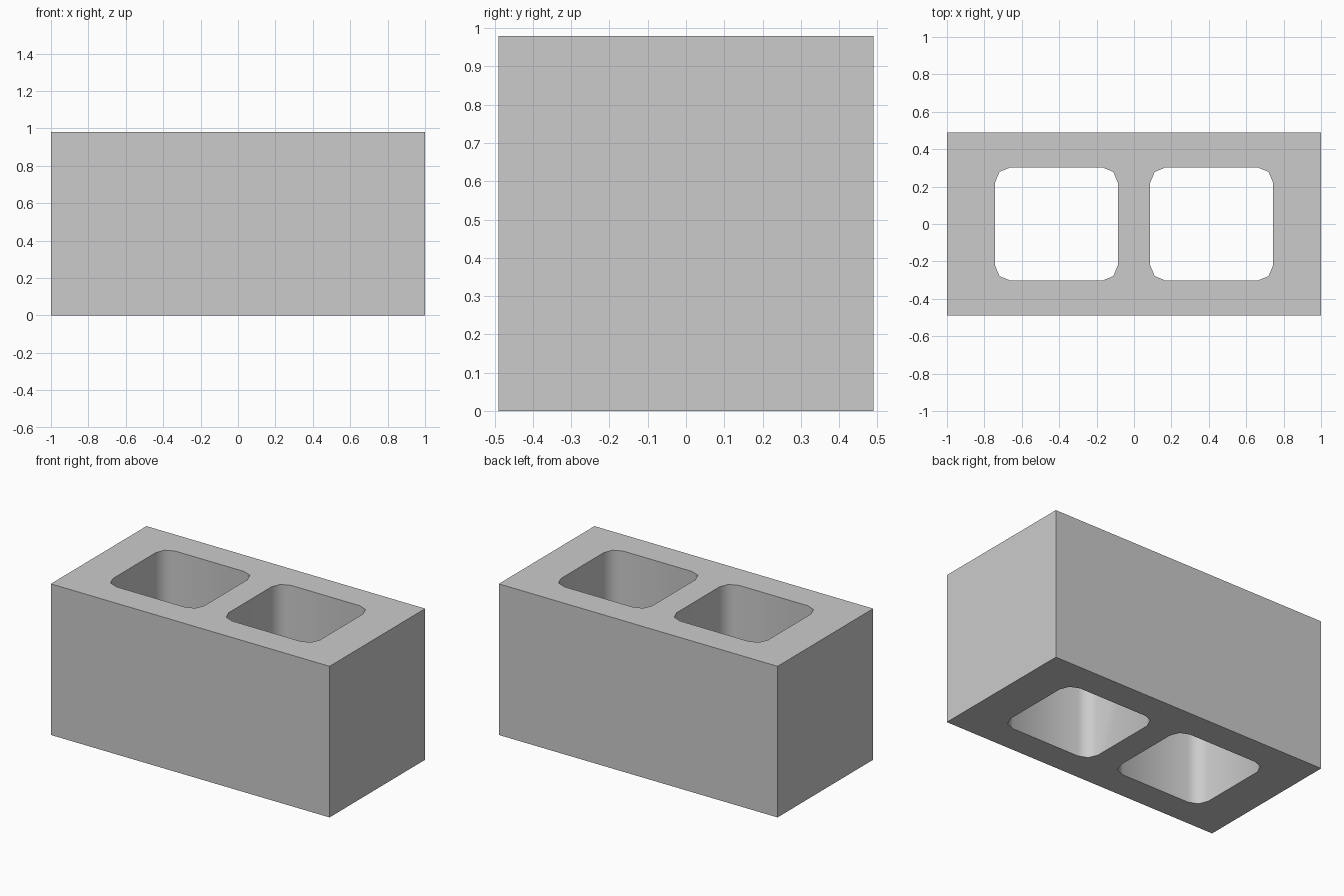
import bpy, bmesh
from math import cos, sin, pi, radians

if "Cube" in bpy.data.objects:
    bpy.data.objects.remove(bpy.data.objects["Cube"])

LENGTH, DEPTH, HEIGHT = 2.0, 0.98, 0.98
CORE_X, CORE_W, CORE_D, CORE_R = 0.415, 0.657, 0.605, 0.082


def rounded_rect(cx, w, d, r, segments=2):
    pts = []
    for i, (sx, sy) in enumerate([(1, 1), (-1, 1), (-1, -1), (1, -1)]):
        for k in range(segments + 1):
            a = (i + k / segments) * pi / 2
            pts.append((cx + sx * (w / 2 - r) + r * cos(a),
                        sy * (d / 2 - r) + r * sin(a)))
    return pts


def prism(name, outline, z0, z1):
    bm = bmesh.new()
    face = bm.faces.new([bm.verts.new((x, y, z0)) for x, y in outline])
    ext = bmesh.ops.extrude_face_region(bm, geom=[face], use_keep_orig=True)
    for v in ext["geom"]:
        if isinstance(v, bmesh.types.BMVert):
            v.co.z = z1
    bmesh.ops.recalc_face_normals(bm, faces=bm.faces)
    mesh = bpy.data.meshes.new(name)
    bm.to_mesh(mesh)
    bm.free()
    obj = bpy.data.objects.new(name, mesh)
    bpy.context.collection.objects.link(obj)
    return obj


# Solid block
x, y = LENGTH / 2, DEPTH / 2
block = prism("concrete_block", [(-x, -y), (x, -y), (x, y), (-x, y)], 0, HEIGHT)

# Two rounded cores cut right through
cutters = []
for side in (-1, 1):
    outline = rounded_rect(side * CORE_X, CORE_W, CORE_D, CORE_R)
    cutter = prism("core_cutter", outline, -0.2, HEIGHT + 0.2)
    cutter.hide_render = True
    cutters.append(cutter)
    mod = block.modifiers.new("core", "BOOLEAN")
    mod.operation = "DIFFERENCE"
    mod.solver = "EXACT"
    mod.object = cutter

bpy.context.view_layer.objects.active = block
block.select_set(True)
for mod in list(block.modifiers):
    bpy.ops.object.modifier_apply(modifier=mod.name)
for cutter in cutters:
    bpy.data.objects.remove(cutter)

# Smooth core corners, crisp block edges
bpy.ops.object.shade_smooth_by_angle(angle=radians(60))
